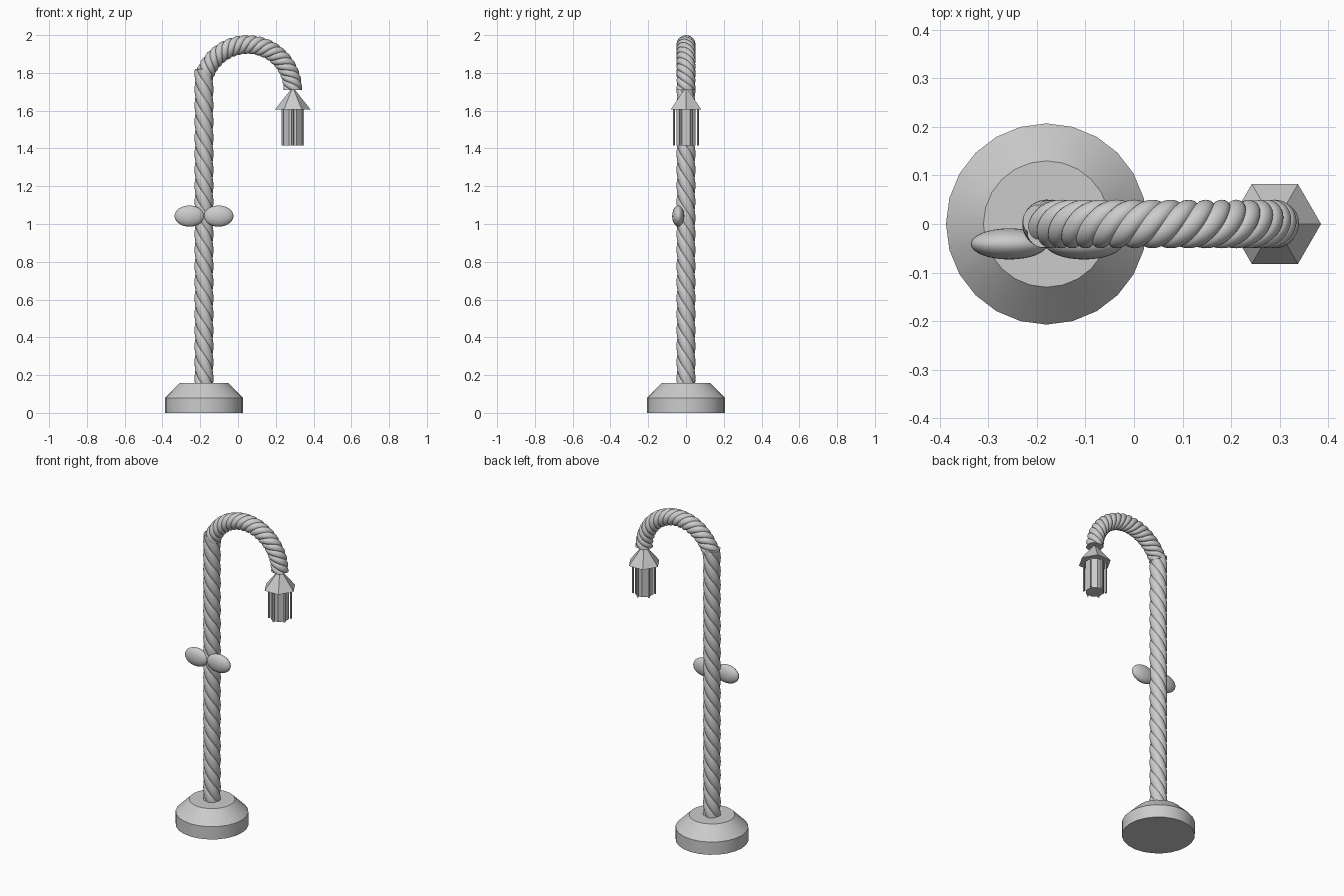
import bpy, bmesh
from math import sin, cos, pi, radians
from mathutils import Vector

if "Cube" in bpy.data.objects:
    bpy.data.objects.remove(bpy.data.objects["Cube"])

grey = bpy.data.materials.new("light grey")
grey.use_nodes = True
colour = (0.6, 0.6, 0.6, 1)
grey.diffuse_color = colour
grey.node_tree.nodes["Principled BSDF"].inputs["Base Color"].default_value = colour

POLE_X = -0.18
LAMP_X = 0.29


def finish(obj, name, smooth=None):
    obj.name = name
    obj.data.materials.append(grey)
    if smooth:
        bpy.ops.object.select_all(action="DESELECT")
        obj.select_set(True)
        bpy.context.view_layer.objects.active = obj
        bpy.ops.object.shade_smooth_by_angle(angle=radians(smooth))
    return obj


def cone(name, x, y, z0, z1, r0, r1, sides, turn=0, smooth=None):
    bpy.ops.mesh.primitive_cone_add(vertices=sides, radius1=r0, radius2=r1, depth=z1 - z0,
                                    location=(x, y, (z0 + z1) / 2), rotation=(0, 0, turn))
    return finish(bpy.context.object, name, smooth)


def rope(name, path, pitch, strands=4, sides=32):
    """Sweep a lobed section along a path in the xz plane, twisting left-handed."""
    bm = bmesh.new()
    rings = []
    travelled = 0
    side = Vector((0, 1, 0))
    for i, p in enumerate(path):
        if i:
            travelled += (p - path[i - 1]).length
        tangent = (path[min(i + 1, len(path) - 1)] - path[max(i - 1, 0)]).normalized()
        out = side.cross(tangent)
        twist = -2 * pi * travelled / pitch
        ring = []
        for k in range(sides):
            a = 2 * pi * k / sides
            r = 0.042 + 0.008 * abs(sin(a * strands / 2)) ** 0.6
            ring.append(bm.verts.new(p + r * (out * cos(a + twist) + side * sin(a + twist))))
        rings.append(ring)
    for low, high in zip(rings, rings[1:]):
        for k in range(sides):
            n = (k + 1) % sides
            bm.faces.new((low[k], low[n], high[n], high[k]))
    bm.faces.new(rings[0][::-1])
    bm.faces.new(rings[-1])
    bmesh.ops.recalc_face_normals(bm, faces=bm.faces)
    mesh = bpy.data.meshes.new(name)
    bm.to_mesh(mesh)
    bm.free()
    obj = bpy.data.objects.new(name, mesh)
    bpy.context.collection.objects.link(obj)
    return finish(obj, name, 35)


# Stepped foot
cone("base_drum", POLE_X, 0, 0, 0.08, 0.207, 0.207, 24, smooth=30)
cone("base_slope", POLE_X, 0, 0.08, 0.157, 0.207, 0.13, 24, smooth=30)

# Twisted pole and the tighter twisted hook
rope("pole", [Vector((POLE_X, 0, 0.14 + 1.68 * i / 160)) for i in range(161)], 0.34)
hook_angles = [radians(160 * (1 - i / 140)) for i in range(141)]
rope("hook", [Vector((0.05 + 0.24 * cos(a), 0, 1.71 + 0.24 * sin(a))) for a in hook_angles], 0.15)

# Bow loops on the front of the pole
for name, sign in (("bow_left", 1), ("bow_right", -1)):
    bpy.ops.mesh.primitive_uv_sphere_add(segments=32, ring_count=16, radius=1,
                                         location=(POLE_X + sign * 0.077, -0.041, 1.042))
    loop = bpy.context.object
    loop.scale = (0.079, 0.032, 0.056)
    finish(loop, name, 60)

# Hanging lantern: six-sided roof, glass core and upright bars
cone("lantern_roof", LAMP_X, 0, 1.605, 1.72, 0.095, 0.004, 6, turn=pi / 6)
cone("lantern_core", LAMP_X, 0, 1.415, 1.605, 0.054, 0.054, 8, turn=pi / 8)
for i in range(6):
    a = pi / 6 + i * pi / 3
    cone(f"lantern_bar_{i + 1}", LAMP_X + 0.063 * cos(a), 0.063 * sin(a),
         1.415, 1.605, 0.006, 0.006, 4, turn=a)
